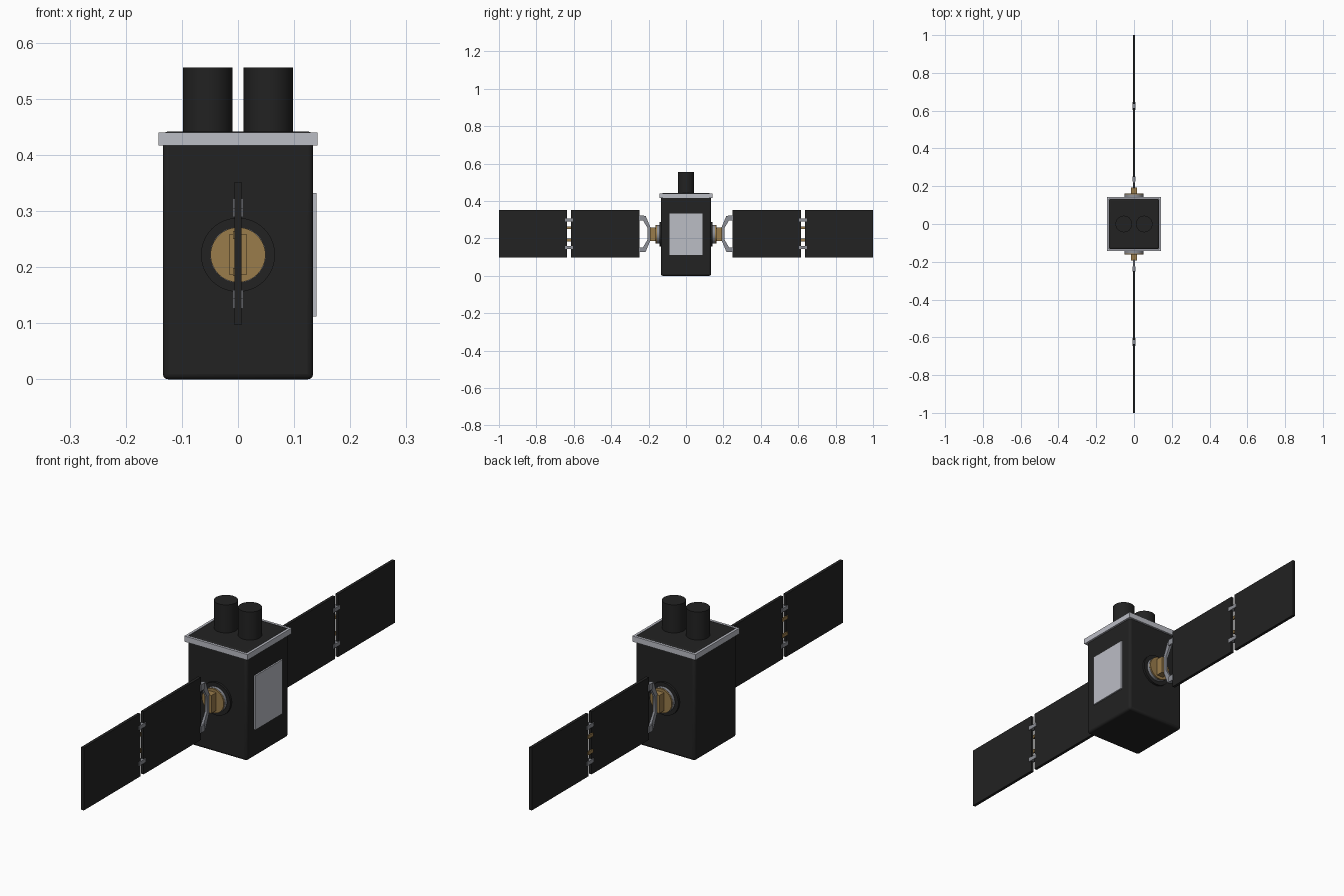
import bpy, bmesh, math
from mathutils import Matrix, Vector

cube = bpy.data.objects.get("Cube")
if cube:
    bpy.data.objects.remove(cube)


def material(name, rgb):
    m = bpy.data.materials.new(name)
    m.use_nodes = True
    m.diffuse_color = (*rgb, 1)
    m.node_tree.nodes["Principled BSDF"].inputs["Base Color"].default_value = (*rgb, 1)
    return m


BLACK = material("matte black", (0.016, 0.016, 0.016))
SILVER = material("light silver", (0.5, 0.51, 0.56))
STEEL = material("steel grey", (0.27, 0.28, 0.31))
GOLD = material("gold", (0.32, 0.2, 0.07))


def finish(name, bm, mat, bevel=0, segments=1):
    bmesh.ops.recalc_face_normals(bm, faces=bm.faces)
    mesh = bpy.data.meshes.new(name)
    bm.to_mesh(mesh)
    bm.free()
    mesh.materials.append(mat)
    ob = bpy.data.objects.new(name, mesh)
    bpy.context.collection.objects.link(ob)
    if bevel:
        mod = ob.modifiers.new("rounded edges", "BEVEL")
        mod.width, mod.segments = bevel, segments
    bpy.ops.object.select_all(action="DESELECT")
    ob.select_set(True)
    bpy.context.view_layer.objects.active = ob
    bpy.ops.object.shade_smooth_by_angle(angle=math.radians(35))
    return ob


def box(name, lo, hi, mat, **kw):
    lo, hi = Vector(lo), Vector(hi)
    bm = bmesh.new()
    bmesh.ops.create_cube(bm, size=1, matrix=Matrix.Translation((lo + hi) / 2)
                          @ Matrix.Diagonal((*(hi - lo), 1)))
    return finish(name, bm, mat, **kw)


def cylinder(name, start, end, radius, mat):
    start, end = Vector(start), Vector(end)
    axis = end - start
    turn = axis.to_track_quat("Z", "Y").to_matrix().to_4x4()
    bm = bmesh.new()
    bmesh.ops.create_cone(bm, cap_ends=True, segments=48, radius1=radius, radius2=radius,
                          depth=axis.length, matrix=Matrix.Translation((start + end) / 2) @ turn)
    return finish(name, bm, mat)


def plate(name, outline, half, mat):
    # Extrude a closed (y, z) outline across x
    bm = bmesh.new()
    face = bm.faces.new([bm.verts.new((-half, y, z)) for y, z in outline])
    side = bmesh.ops.extrude_face_region(bm, geom=[face])["geom"]
    verts = [v for v in side if isinstance(v, bmesh.types.BMVert)]
    bmesh.ops.translate(bm, verts=verts, vec=(2 * half, 0, 0))
    return finish(name, bm, mat)


# Body and rim around its top
B, R = 0.134, 0.142
box("body", (-B, -B, 0), (B, B, 0.442), BLACK, bevel=0.01, segments=3)
for s, side in ((-1, "right"), (1, "left")):
    a, b = sorted((s * 0.132, s * R))
    box(side + "_rim", (a, -R, 0.417), (b, R, 0.44), SILVER)
    box(("front" if s < 0 else "back") + "_rim", (-0.132, a, 0.417), (0.132, b, 0.44), SILVER)
    # Twin tubes on the roof
    cylinder(side + "_tube", (s * 0.054, 0, 0.43), (s * 0.054, 0, 0.556), 0.044, BLACK)

# Radiator on one flank
box("radiator_plate", (0.13, -0.087, 0.112), (0.14, 0.087, 0.332), SILVER)

# Wings, one towards the front and one towards the back
AXIS = 0.222
MID = 0.2245
for s, end in ((-1, "front"), (1, "back")):
    # Rotating mount
    for part, y0, y1, radius, mat in (("flange", 0.13, 0.143, 0.066, BLACK),
                                      ("bearing", 0.14, 0.156, 0.05, STEEL),
                                      ("disc", 0.155, 0.162, 0.049, GOLD)):
        cylinder(end + "_" + part, (0, s * y0, AXIS), (0, s * y1, AXIS), radius, mat)
    y0, y1 = sorted((s * 0.16, s * 0.193))
    box(end + "_drive_block", (-0.015, y0, 0.186), (0.015, y1, 0.259), GOLD)

    # Forked yoke: upper half outline, mirrored below
    outer = [(0.19, 0.035), (0.216, 0.096), (0.255, 0.096)]
    inner = [(0.255, 0.074), (0.231, 0.074), (0.205, 0.03)]
    half = outer + inner
    ring = half + [(y, -z) for y, z in reversed(half)]
    plate(end + "_yoke", [(s * y, MID + z) for y, z in ring], 0.005, STEEL)

    # Solar panels
    for part, p0, p1 in (("inner", 0.248, 0.615), ("outer", 0.635, 1.0)):
        y0, y1 = sorted((s * p0, s * p1))
        box(end + "_" + part + "_panel", (-0.006, y0, 0.097), (0.006, y1, 0.352), BLACK)

    # Hinges, yoke clips and gold springs
    for t, level in ((-1, "lower"), (1, "upper")):
        z = MID + t * 0.073
        y0, y1 = sorted((s * 0.603, s * 0.647))
        box(f"{end}_{level}_hinge", (-0.009, y0, z - 0.008), (0.009, y1, z + 0.008), STEEL)
        z = MID + t * 0.085
        y0, y1 = sorted((s * 0.225, s * 0.252))
        box(f"{end}_{level}_clip", (-0.009, y0, z - 0.013), (0.009, y1, z + 0.013), STEEL)
        z = MID + t * 0.033
        y0, y1 = sorted((s * 0.608, s * 0.642))
        box(f"{end}_{level}_spring", (-0.009, y0, z - 0.007), (-0.003, y1, z + 0.007), GOLD)
